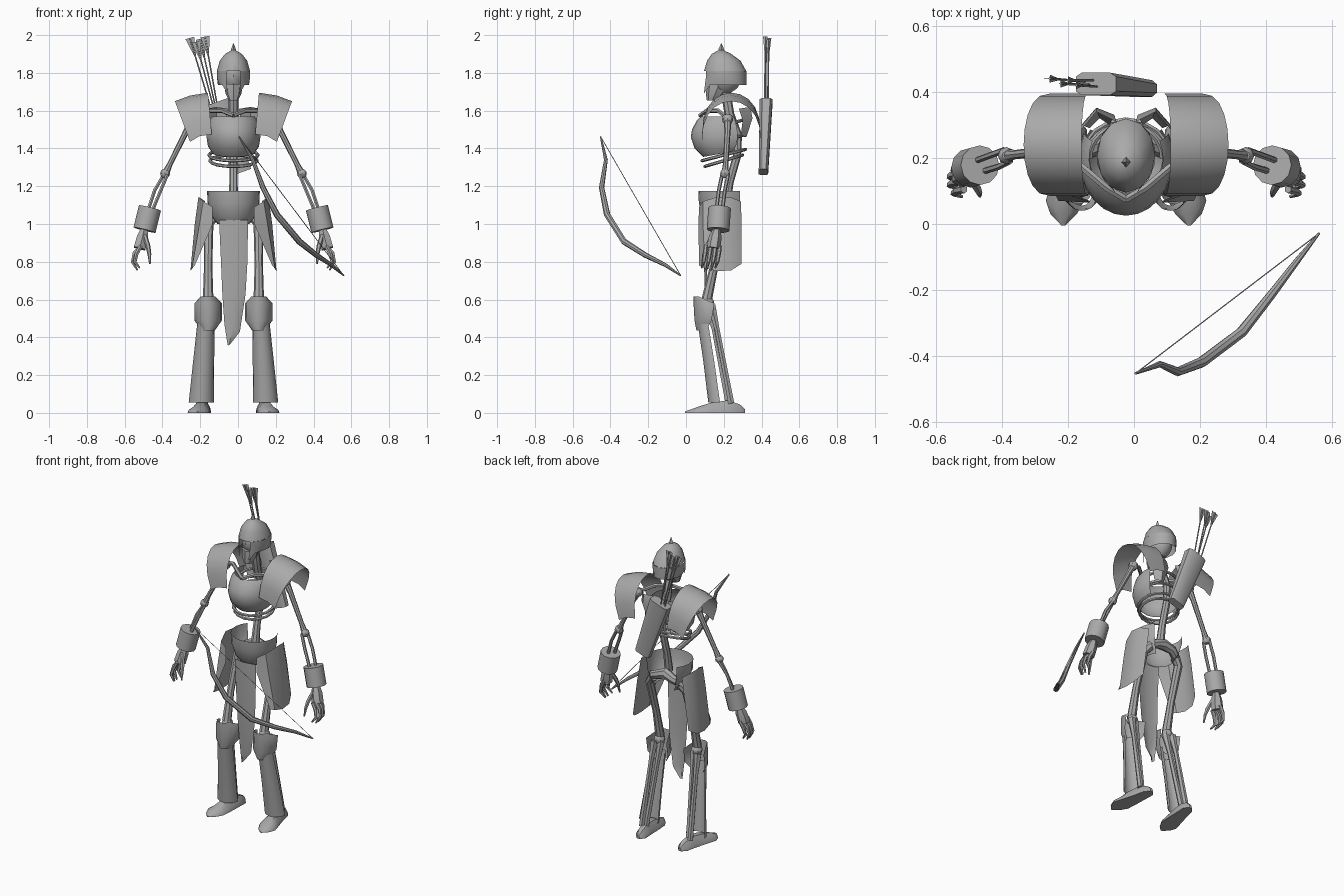
import bpy, bmesh, math
from mathutils import Vector

CX = -0.024  # body symmetry axis
grey = bpy.data.materials.new("grey")
grey.diffuse_color = (0.4, 0.4, 0.4, 1)


def make(name, rows, ring=False, caps=False):
    """Sheet (or closed loft) through rows of points."""
    bm = bmesh.new()
    v = [[bm.verts.new(p) for p in r] for r in rows]
    n = len(rows[0])
    for a, b in zip(v, v[1:]):
        for i in range(n if ring else n - 1):
            j = (i + 1) % n
            bm.faces.new((a[i], a[j], b[j], b[i]))
    if caps:
        bm.faces.new(v[0])
        bm.faces.new(v[-1])
    bmesh.ops.recalc_face_normals(bm, faces=bm.faces)
    me = bpy.data.meshes.new(name)
    bm.to_mesh(me)
    bm.free()
    me.materials.append(grey)
    ob = bpy.data.objects.new(name, me)
    bpy.context.collection.objects.link(ob)
    return ob


def tube(name, pts, radii, n=8):
    """Round bar along points, one radius per point (or one for all)."""
    pts = [Vector(p) for p in pts]
    if not isinstance(radii, (list, tuple)):
        radii = [radii] * len(pts)
    spread = [max(p[k] for p in pts) - min(p[k] for p in pts) for k in range(3)]
    ref = Vector((0, 0, 0))
    ref[spread.index(min(spread))] = 1
    rows = []
    for i, p in enumerate(pts):
        t = (pts[min(i + 1, len(pts) - 1)] - pts[max(i - 1, 0)]).normalized()
        u = (ref - t * ref.dot(t)).normalized()
        w = t.cross(u)
        rows.append([p + radii[i] * (u * math.cos(k * math.tau / n) + w * math.sin(k * math.tau / n))
                     for k in range(n)])
    return make(name, rows, True, True)


def arc(cx, cy, z, rx, ry, a0=-180, a1=0, n=12, dz=0):
    """Arc at height z; -90 degrees is the front, dz lifts the back."""
    out = []
    for i in range(n + 1):
        a = math.radians(a0 + (a1 - a0) * i / n)
        out.append((cx + rx * math.cos(a), cy + ry * math.sin(a), z + dz * math.sin(a)))
    return out


def circ(cx, cy, z, rx, ry, n=12):
    return arc(cx, cy, z, rx, ry, 0, 360, n)[:-1]


def ball(name, c, rx, ry, rz, n=12, m=8):
    rows = [circ(c[0], c[1], c[2] + rz * math.cos(math.pi * i / m),
                 rx * math.sin(math.pi * i / m), ry * math.sin(math.pi * i / m), n)
            for i in range(1, m)]
    return make(name, rows, True, True)


# --- head: skull, jaw, helmet, spike
ball("skull", (CX, .205, 1.785), .07, .092, .095)
make("jaw", [circ(CX, .175, 1.74, .05, .07, 8), circ(CX, .155, 1.69, .042, .05, 8),
             circ(CX, .14, 1.655, .025, .03, 8)], True, True)
make("helmet_dome", [circ(CX, .185, 1.922, .008, .01), circ(CX, .188, 1.90, .045, .052),
                     circ(CX, .2, 1.865, .072, .088), circ(CX, .207, 1.81, .088, .112)], True, True)
guard = arc(CX, .207, 1.81, .089, .113, -65, 245, 12)
low = [(CX + (x - CX) * (.85 if y < .2 else .95), y - (.01 if y < .2 else .0),
        1.69 if y < .13 else 1.735) for x, y, z in guard]
mid = [(x, y, 1.77) for x, y, z in guard]
make("helmet_cheeks", [guard, mid, low])
make("helmet_spike", [circ(CX, .187, 1.90, .016, .018, 4), circ(CX, .187, 1.925, .013, .015, 4),
                      circ(CX, .187, 1.957, .001, .001, 4)], True, True)

# --- torso: spine, chest plate, ribs
tube("spine", [(CX, .21, 1.7), (CX, .23, 1.58), (CX, .275, 1.47), (CX, .27, 1.36), (CX, .23, 1.22),
               (CX, .21, 1.1)], [.026, .026, .022, .022, .022, .026])
make("chest_plate", [arc(CX, .2, z, rx, ry, -205, 25, 16, dz) for z, rx, ry, dz in (
    (1.57, .112, .12, 0), (1.545, .13, .145, 0), (1.5, .14, .168, 0), (1.46, .143, .175, 0),
    (1.41, .135, .155, .01), (1.375, .11, .11, .02))])
for i, (z, rx, ry) in enumerate(((1.335, .125, .1), (1.365, .13, .115), (1.44, .12, .1), (1.52, .11, .1))):
    lo, hi = (-270, 90) if i < 2 else (0, 180)
    tube("rib", arc(CX, .2, z, rx, ry, lo, hi, 16, .03), .009, 6)

# --- pelvis, belt bowl, loincloth
make("waist_plate", [arc(CX, .2, z, rx, ry, -220, 40, 14) for z, rx, ry in (
    (1.175, .14, .135), (1.11, .137, .132), (1.04, .115, .11), (1.0, .085, .08))])
tube("pelvis_bone", [(CX - .12, .22, 1.04), (CX - .06, .25, 1.07), (CX, .24, 1.09),
                     (CX + .06, .25, 1.07), (CX + .12, .22, 1.04)], [.025, .028, .035, .028, .025])
make("loincloth", [[(a, y, z), ((a + b) / 2, y - .015, zm), (b, y, zb)] for a, b, y, z, zm, zb in (
    (-.10, .053, .11, 1.02, 1.02, 1.02), (-.09, .05, .11, .8, .8, .8),
    (-.083, .04, .115, .63, .63, .63), (-.072, .01, .12, .47, .44, .43), (-.055, -.04, .12, .36, .357, .365))])


def build_side(s, side):
    def m(rows):
        return [[(CX + s * x, y, z) for x, y, z in r] for r in rows]

    def bar(name, pts, r, n=8):
        tube(side + name, m([pts])[0], r, n)

    def sheet(name, rows, *a):
        make(side + name, m(rows), *a)

    def joint(name, c, r):
        ball(side + name, m([[c]])[0][0], r, r, r, 8, 6)

    # shoulder: arched pad, collar bone, shoulder blade
    pad = []
    for i in range(11):
        a = math.pi * i / 10
        k, y = math.sin(a) ** .8, .24 - .155 * math.cos(a)
        pad.append([(.115 + .02 * k, y, 1.475 + .22 * k), (.18 + .05 * k, y, 1.465 + .215 * k),
                    (.23 + .08 * k, y, 1.435 + .215 * k)])
    sheet("shoulder_pad", pad)
    bar("collar_bone", [(0, .075, 1.575), (.06, .11, 1.6), (.13, .17, 1.6), (.21, .22, 1.56)], .012, 6)
    sheet("shoulder_blade", [[(.03, .31, 1.61), (.09, .34, 1.62), (.14, .28, 1.61)],
                             [(.035, .33, 1.56), (.09, .352, 1.56), (.135, .3, 1.55)],
                             [(.05, .3, 1.46), (.08, .32, 1.46), (.11, .29, 1.47)]])

    # arm: bones, bracer, hand
    joint("shoulder_joint", (.215, .22, 1.555), .03)
    bar("upper_arm", [(.215, .22, 1.555), (.25, .22, 1.49), (.335, .21, 1.32), (.36, .207, 1.267)],
        [.022, .016, .014, .02])
    joint("elbow", (.362, .207, 1.267), .026)
    for d in (-.016, .016):
        bar("forearm_bone", [(.36 + d * .6, .207 + d, 1.26), (.40 + d, .19 + d, 1.18),
                             (.475 + d * .5, .165 + d, .98)], .01, 6)
    bar("bracer", [(.442, .178, 1.085), (.471, .17, .968)], .06, 12)
    bar("palm", [(.47, .165, .98), (.482, .155, .93), (.497, .145, .87)], [.018, .034, .036], 6)
    for i, y in enumerate((.105, .13, .155, .178)):
        b = .012 * abs(i - 1.5)
        bar("finger", [(.49, y, .885), (.53 - b, y - .004, .845), (.54 - b, y - .012, .80),
                       (.515 - b, y - .022, .75 + b)], [.012, .012, .01, .005], 6)
    bar("thumb", [(.47, .14, .94), (.452, .11, .88), (.445, .095, .84), (.442, .085, .79)],
        [.013, .013, .01, .005], 6)

    # hip plate
    sheet("hip_plate", [
        [(.11, .07, 1.09), (.16, .09, 1.12), (.185, .17, 1.145), (.18, .24, 1.14), (.15, .29, 1.12)],
        [(.11, .065, 1.0), (.18, .09, 1.0), (.205, .17, 1.0), (.2, .25, 1.0), (.17, .295, 1.0)],
        [(.205, .07, .78), (.22, .1, .765), (.228, .17, .75), (.225, .24, .755), (.2, .295, .79)]])

    # leg: bones, knee guard, shin guard
    bar("thigh", [(.1, .23, 1.04), (.132, .22, 1.0), (.134, .15, .78), (.134, .11, .6)],
        [.03, .026, .022, .028])
    joint("knee", (.134, .115, .58), .035)
    for dx, dy in ((-.015, 0), (.022, .015)):
        bar("shin_bone", [(.134 + dx, .12 + dy, .57), (.14 + dx, .15 + dy, .44),
                          (.162 + dx * .6, .225 + dy, .05)], [.024, .015, .018], 6)
    sheet("knee_guard", [arc(.134, cy, z, rx, ry, n=8) for z, rx, ry, cy in (
        (.615, .04, .03, .07), (.58, .073, .11, .15), (.49, .073, .09, .135), (.437, .036, .055, .11))])
    sheet("shin_guard", [arc(.145, .115, .49, .045, .055, n=8), arc(.158, .15, .27, .056, .058, n=8),
                         arc(.17, .18, .055, .067, .062, n=8)])

    # foot: loft from heel to pointed toe
    foot = []
    for x, y, w, h in ((.15, .312, .01, .02), (.152, .285, .034, .045), (.16, .22, .04, .066),
                       (.173, .14, .05, .056), (.185, .07, .058, .035), (.189, .03, .04, .02),
                       (.19, -.004, .006, .008)):
        foot.append([(x - w, y, 0), (x + w, y, 0), (x + w * .9, y, h * .45), (x + w * .4, y, h),
                     (x - w * .4, y, h), (x - w * .9, y, h * .45)])
    sheet("foot", foot, True, True)


build_side(-1, "right_")
build_side(1, "left_")

# --- quiver and arrows
axis = Vector((.135, 0, -.38)).normalized()
across = Vector((-axis.z, 0, axis.x))
rows = []
for c, w, y0, y1 in ((Vector((-.115, 0, 1.645)), .065, .39, .458), (Vector((.022, 0, 1.275)), .05, .385, .435)):
    rows.append([(c + across * (k * w)) + Vector((0, y, 0)) for k, y in ((-1, y0 + .012), (-.7, y0), (.7, y0),
                 (1, y0 + .012), (1, y1 - .012), (.7, y1), (-.7, y1), (-1, y1 - .012))])
make("quiver", rows, True, True)
for top, base in (((-.255, .44, 1.985), (-.14, .43, 1.6)), ((-.222, .425, 1.965), (-.125, .42, 1.6)),
                  ((-.175, .42, 1.992), (-.105, .415, 1.6)), ((-.2, .435, 1.98), (-.115, .435, 1.6))):
    top, base = Vector(top), Vector(base)
    d = (top - base).normalized()
    tube("arrow_shaft", [base, top], .004, 5)
    for side in (Vector((1, 0, 0)), Vector((0, 1, 0))):
        w = (side - d * side.dot(d)).normalized() * (.024 if side.x else .012)
        make("arrow_feather", [[top - d * .11 - w * .1, top - d * .11 + w * .1],
                               [top - d * .02 - w * .85, top - d * .02 + w * .85], [top - w, top + w]])

# --- bow and string
bow = [(.005, -.452, 1.463), (.078, -.424, 1.34), (.132, -.447, 1.193), (.205, -.418, 1.05),
       (.325, -.328, .907), (.415, -.215, .835), (.495, -.11, .783), (.56, -.028, .727)]
tube("bow", bow, [.004, .01, .014, .017, .017, .014, .01, .004])
tube("bow_string", [bow[0], bow[-1]], .002, 4)

# --- smooth shading with sharp edges kept
for ob in bpy.context.collection.objects:
    ob.select_set(True)
    bpy.context.view_layer.objects.active = ob
bpy.ops.object.shade_smooth_by_angle(angle=math.radians(35))
